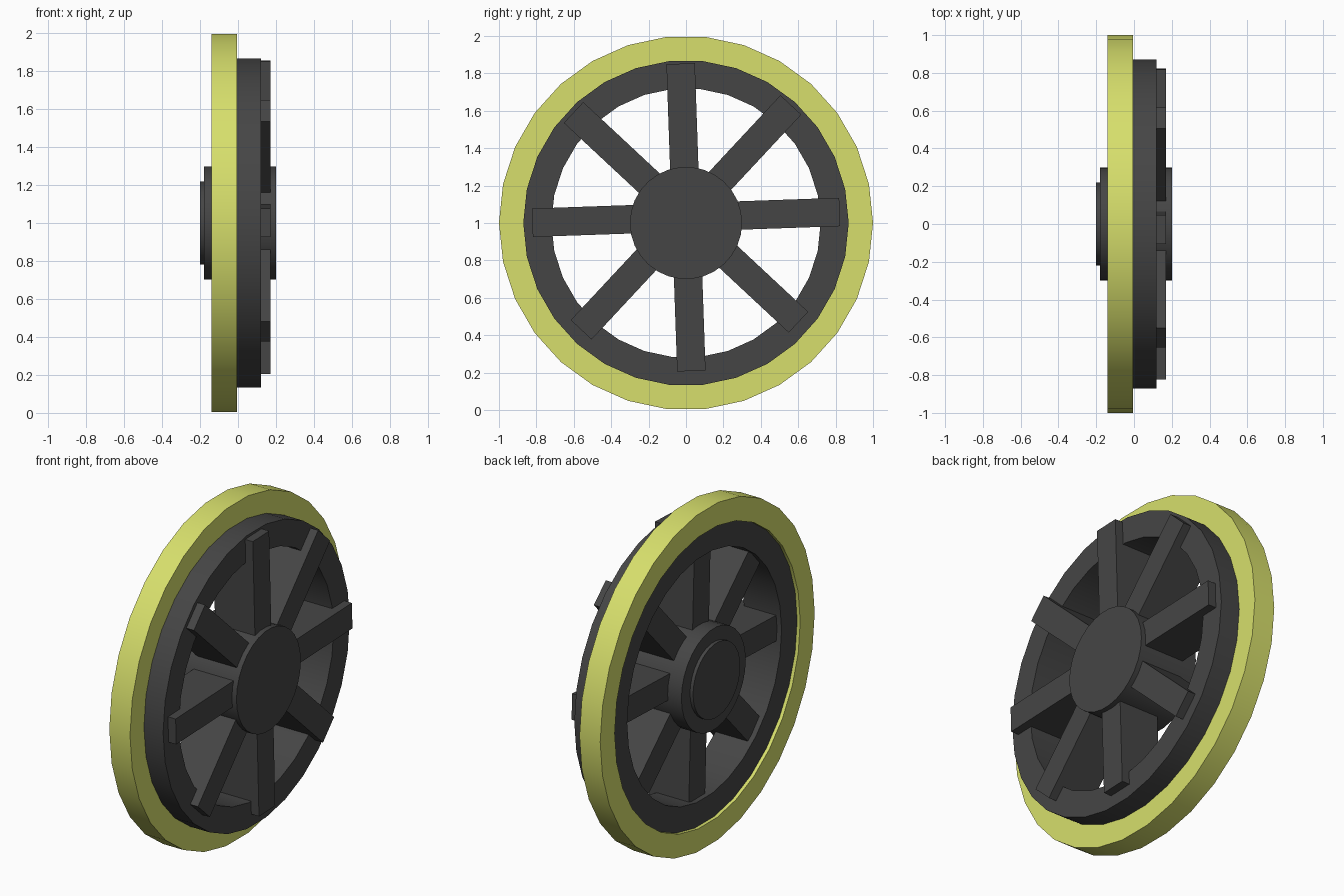
import bpy, bmesh, math
from mathutils import Matrix, Vector

if "Cube" in bpy.data.objects:
    bpy.data.objects.remove(bpy.data.objects["Cube"])

SIDES = 30
CENTRE_Z = 1.0


def material(name, colour):
    m = bpy.data.materials.new(name)
    m.diffuse_color = (*colour, 1)
    m.use_nodes = True
    m.node_tree.nodes["Principled BSDF"].inputs["Base Color"].default_value = m.diffuse_color
    return m


lime = material("lime", (0.68, 0.74, 0.15))
dark = material("dark_grey", (0.06, 0.06, 0.06))


def finish(name, bm, mat, smooth=False):
    bmesh.ops.recalc_face_normals(bm, faces=bm.faces)
    mesh = bpy.data.meshes.new(name)
    bm.to_mesh(mesh)
    bm.free()
    mesh.materials.append(mat)
    ob = bpy.data.objects.new(name, mesh)
    bpy.context.collection.objects.link(ob)
    if smooth:
        bpy.ops.object.select_all(action='DESELECT')
        ob.select_set(True)
        bpy.context.view_layer.objects.active = ob
        bpy.ops.object.shade_smooth_by_angle(angle=math.radians(30))
    return ob


def lathe(name, profile, mat, closed):
    """Turn (x, radius) points around the wheel axis; cap the ends if not closed."""
    bm = bmesh.new()
    rings = []
    for x, r in profile:
        rings.append([bm.verts.new((x, r * math.cos(a), CENTRE_Z + r * math.sin(a)))
                      for a in (2 * math.pi * i / SIDES for i in range(SIDES))])
    pairs = list(zip(rings, rings[1:]))
    if closed:
        pairs.append((rings[-1], rings[0]))
    else:
        bm.faces.new(rings[0])
        bm.faces.new(rings[-1])
    for a, b in pairs:
        for i in range(SIDES):
            j = (i + 1) % SIDES
            bm.faces.new((a[i], a[j], b[j], b[i]))
    return finish(name, bm, mat, smooth=True)


def ring(name, x0, x1, inner, outer, mat):
    return lathe(name, [(x0, inner), (x0, outer), (x1, outer), (x1, inner)], mat, True)


# Outer tread and the inner rim
ring("outer_tread", -0.14, -0.005, 0.865, 1.0, lime)
ring("inner_rim", -0.12, 0.12, 0.72, 0.87, dark)

# Hub with a stepped cap on the back
lathe("hub", [(-0.18, 0.30), (0.20, 0.30)], dark, False)
lathe("hub_cap", [(-0.20, 0.22), (-0.17, 0.22)], dark, False)

# Eight spokes, slightly turned and set a little above the axle
x0, x1 = -0.09, 0.17
inner, outer, width = 0.12, 0.822, 0.152
for k in range(8):
    bm = bmesh.new()
    bmesh.ops.create_cube(bm, size=1)
    size = Matrix.Diagonal((x1 - x0, outer - inner, width, 1))
    shift = Matrix.Translation(((x0 + x1) / 2, (inner + outer) / 2, 0))
    turn = Matrix.Rotation(math.radians(45 * k + 2), 4, 'X')
    place = Matrix.Translation((0, 0, CENTRE_Z + 0.03))
    bmesh.ops.transform(bm, matrix=place @ turn @ shift @ size, verts=bm.verts)
    finish(f"spoke_{k + 1}", bm, dark)
